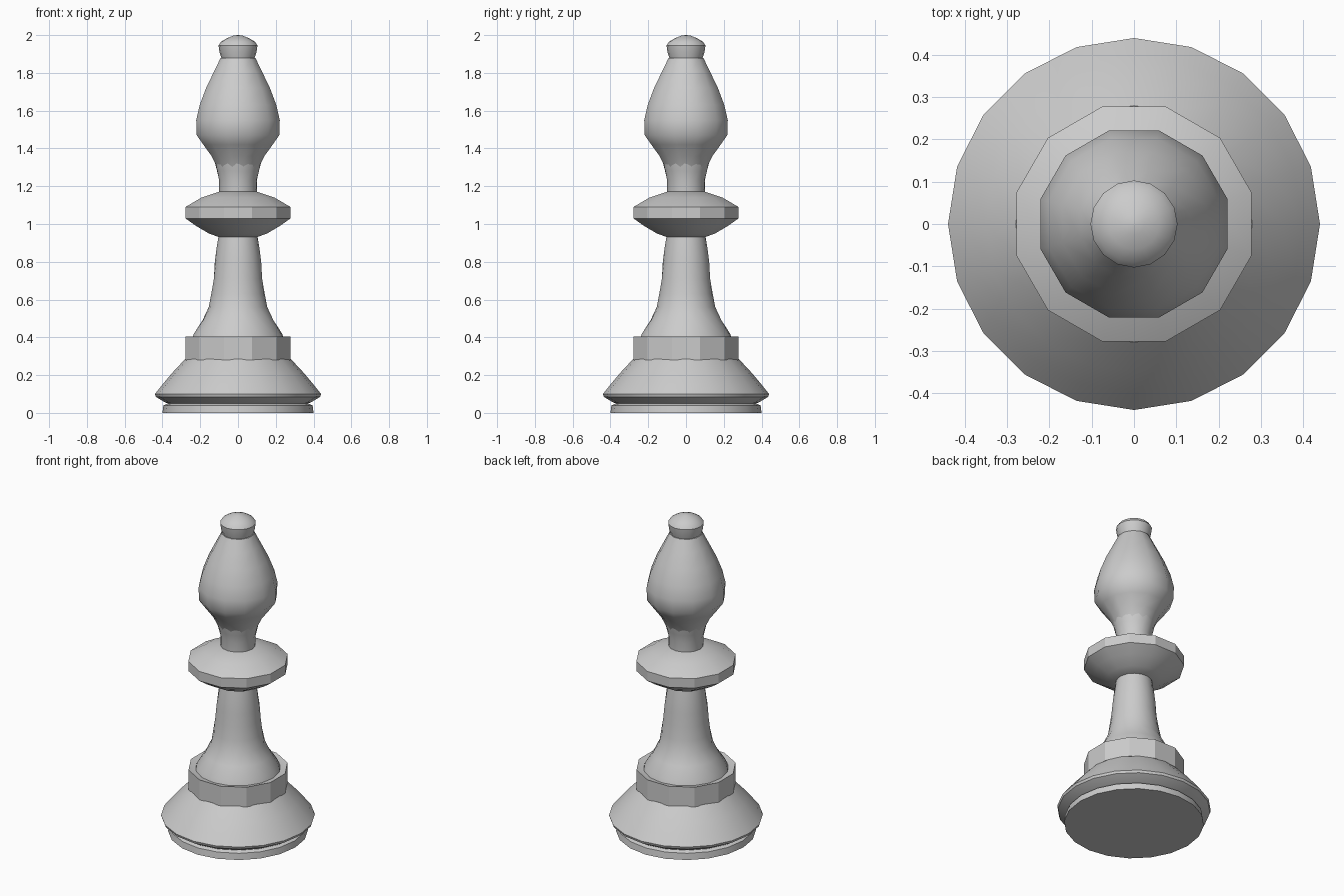
import bpy, bmesh, math

if "Cube" in bpy.data.objects:
    bpy.data.objects.remove(bpy.data.objects["Cube"], do_unlink=True)

grey = bpy.data.materials.new("stone grey")
grey.use_nodes = True
GREY = (0.6, 0.6, 0.6, 1)
grey.diffuse_color = GREY
grey.node_tree.nodes["Principled BSDF"].inputs["Base Color"].default_value = GREY


def turned(name, profile, sides, offset=0.0, twist=0.0, angle=25):
    """Turn (radius, height) points about z; offset and twist are in side steps."""
    bm = bmesh.new()
    step = math.tau / sides
    rings = []
    for level, (r, z) in enumerate(profile):
        turn = offset + twist * level
        rings.append([bm.verts.new((r * math.cos((i + turn) * step),
                                    r * math.sin((i + turn) * step), z))
                      for i in range(sides)])
    for low, high in zip(rings, rings[1:]):
        for i in range(sides):
            j = (i + 1) % sides
            if twist:
                bm.faces.new((low[i], low[j], high[i]))
                bm.faces.new((low[j], high[j], high[i]))
            else:
                bm.faces.new((low[i], low[j], high[j], high[i]))
    bm.faces.new(rings[0][::-1])
    bm.faces.new(rings[-1])
    mesh = bpy.data.meshes.new(name)
    bm.to_mesh(mesh)
    bm.free()
    obj = bpy.data.objects.new(name, mesh)
    bpy.context.collection.objects.link(obj)
    mesh.materials.append(grey)
    bpy.ops.object.select_all(action="DESELECT")
    obj.select_set(True)
    bpy.context.view_layer.objects.active = obj
    bpy.ops.object.shade_smooth_by_angle(angle=math.radians(angle))
    return obj


# Broad foot with an undercut groove and a sloping skirt
turned("foot", [(0.40, 0), (0.395, 0.04), (0.37, 0.05), (0.385, 0.055),
                (0.435, 0.085), (0.44, 0.10), (0.40, 0.15), (0.35, 0.21),
                (0.28, 0.285)], 20)

# Faceted drum with a slightly raised rim
turned("drum", [(0.287, 0.28), (0.287, 0.405), (0.25, 0.395)], 12, offset=0.5)

# Flared column, its facets winding upward
turned("column", [(0.245, 0.39), (0.235, 0.42), (0.19, 0.49), (0.155, 0.56),
                  (0.142, 0.63), (0.13, 0.71), (0.124, 0.79), (0.114, 0.87),
                  (0.102, 0.95)], 16, twist=0.3)

# Wide collar
turned("collar", [(0.103, 0.93), (0.16, 0.95), (0.23, 0.99), (0.288, 1.03),
                  (0.288, 1.09), (0.20, 1.14), (0.10, 1.172)], 12, offset=0.5)

# Neck flaring into the head
turned("neck", [(0.10, 1.15), (0.10, 1.23), (0.112, 1.28), (0.126, 1.34)],
       16, twist=0.3)

# Pear shaped head
turned("head", [(0.115, 1.30), (0.145, 1.36), (0.19, 1.42), (0.226, 1.47),
                (0.229, 1.55), (0.21, 1.63), (0.175, 1.72), (0.13, 1.81),
                (0.095, 1.88)], 12, offset=0.5, angle=35)

# Small domed button on top
turned("button", [(0.082, 1.86), (0.098, 1.91), (0.103, 1.945), (0.09, 1.965),
                  (0.06, 1.983), (0.025, 1.997), (0.004, 2.0)], 16, angle=30)
